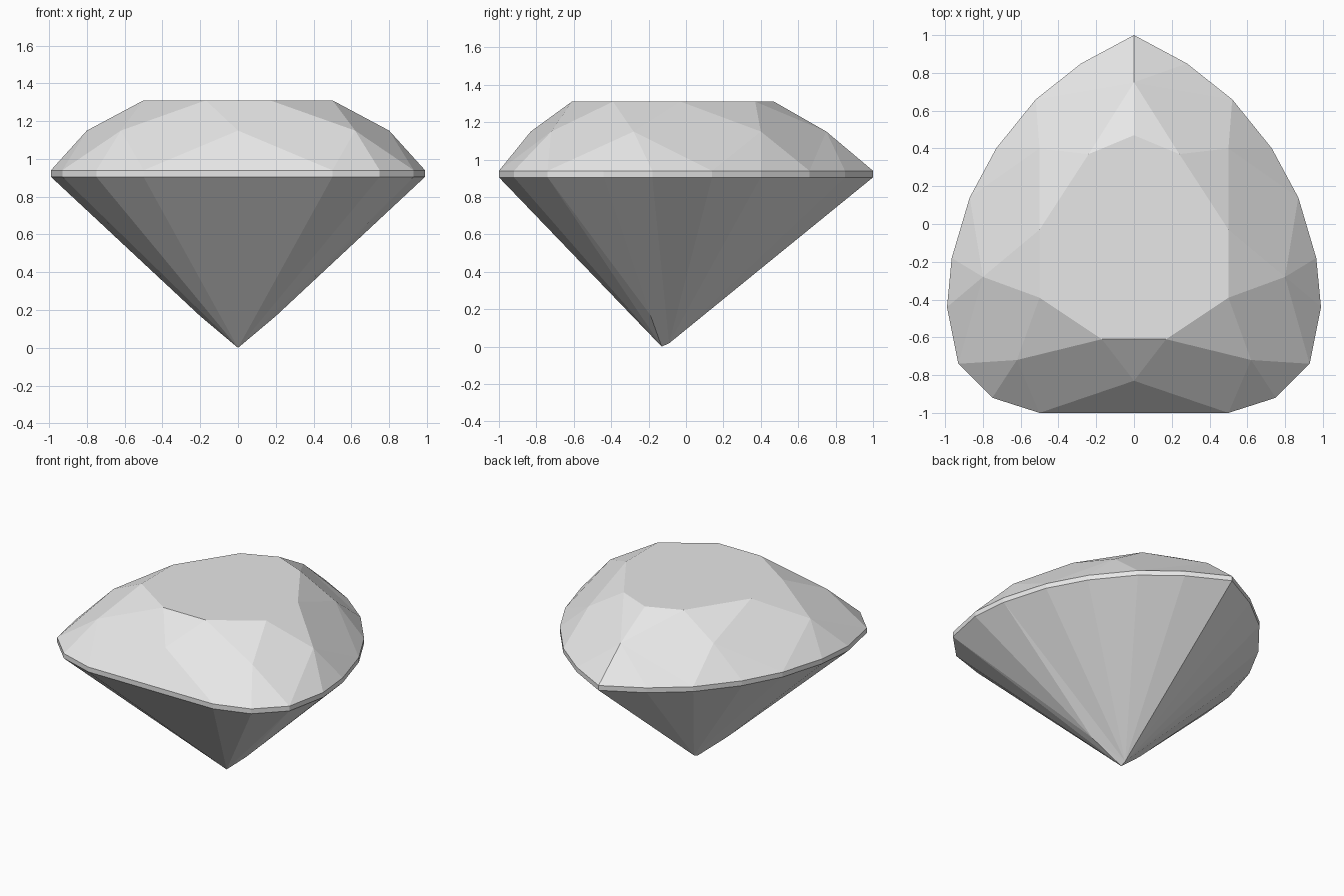
import bpy, bmesh
from mathutils import Vector

cube = bpy.data.objects.get("Cube")
if cube:
    bpy.data.objects.remove(cube)

TABLE_Z, CROWN_Z, RIM_TOP, RIM_BASE = 1.31, 1.15, 0.94, 0.905
CORE = Vector((0, -0.15, 0.9))

# Half outlines, running from the rear point round the left side to the front centre
rim = [(0, 1), (.28, .85), (.52, .66), (.73, .4), (.87, .14), (.965, -.18),
       (.99, -.44), (.93, -.74), (.75, -.92), (.5, -1), (0, -1)]
mid = [(0, .75), (.5, .4), (.8, -.28), (.62, -.72), (0, -.83)]
table = [(0, .47), (.24, .37), (.5, -.03), (.5, -.39), (.17, -.61), (0, -.61)]
corners = [0, 2, 4, 7, 9, 10]      # rim points where the main facets end


def level(points, z):
    return [(x, y, z) for x, y in points]


R, B = level(rim, RIM_TOP), level(rim, RIM_BASE)
M, T = level(mid, CROWN_Z), level(table, TABLE_Z)

grey = bpy.data.materials.new("gem grey")
grey.use_nodes = True
colour = (0.8, 0.8, 0.8, 1)
grey.diffuse_color = colour
grey.node_tree.nodes["Principled BSDF"].inputs["Base Color"].default_value = colour


def fan(apex, points):
    return [(apex, a, b) for a, b in zip(points, points[1:])]


def build(name, facets):
    """Make a flat-shaded part from half its facets, mirrored across x."""
    bm = bmesh.new()
    for side in (1, -1):
        for facet in facets:
            bm.faces.new([bm.verts.new((side * x, y, z)) for x, y, z in facet])
    bmesh.ops.remove_doubles(bm, verts=bm.verts, dist=0.001)
    bmesh.ops.dissolve_limit(bm, angle_limit=0.005, verts=bm.verts, edges=bm.edges)
    bm.normal_update()
    for face in bm.faces:           # every facet looks away from the core
        if face.normal.dot(face.calc_center_median() - CORE) < 0:
            face.normal_flip()
    mesh = bpy.data.meshes.new(name)
    bm.to_mesh(mesh)
    bm.free()
    mesh.materials.append(grey)
    bpy.context.collection.objects.link(bpy.data.objects.new(name, mesh))


# Crown: flat table, star facets, kite facets and rim facets
crown = [T]
for i, m in enumerate(M):
    crown.append((m, T[i], T[i + 1]))
    crown += fan(m, R[corners[i]:corners[i + 1] + 1])
for i in range(len(M) - 1):
    crown.append((T[i + 1], M[i], R[corners[i + 1]], M[i + 1]))
build("crown", crown)

# Girdle: thin upright band
build("girdle", [(R[i], R[i + 1], B[i + 1], B[i]) for i in range(len(R) - 1)])

# Pavilion: long facets running down to the culet
culet, keel, shoulder = (0, -.13, 0), (0, -.09, .018), (.2, -.19, .168)
pavilion = fan(keel, B[:6]) + fan(shoulder, B[5:8]) + fan(culet, B[7:])
pavilion += [(keel, B[5], shoulder), (shoulder, B[7], culet), (keel, shoulder, culet)]
build("pavilion", pavilion)
